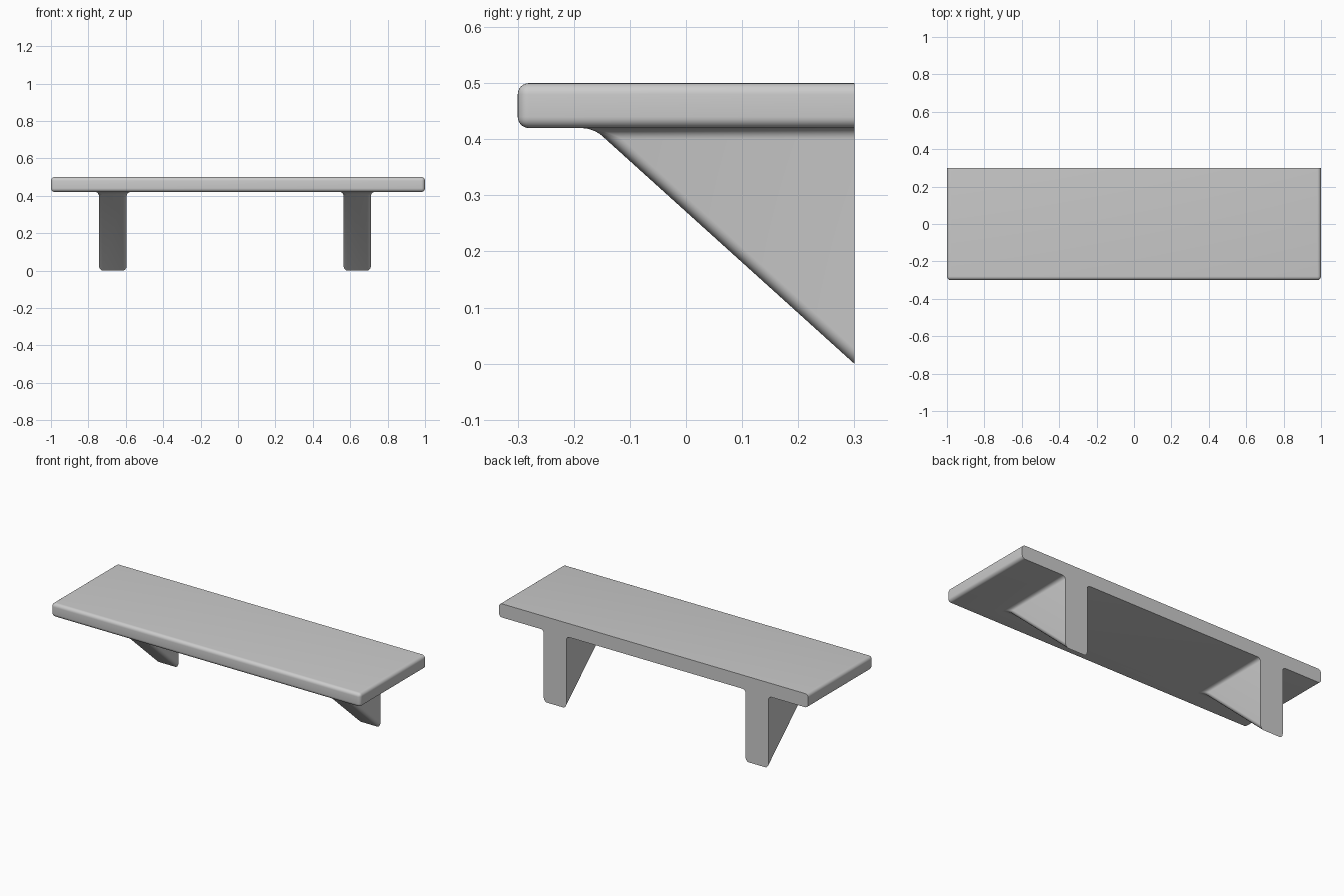
import bpy, bmesh

if "Cube" in bpy.data.objects:
    bpy.data.objects.remove(bpy.data.objects["Cube"])

BACK, UNDER, EXTRA, R = 0.3, 0.42, 0.2, 0.02


def extrude_x(name, profile, x0, x1):
    """Solid with a (y, z) profile running from x0 to x1."""
    bm = bmesh.new()
    face = bm.faces.new([bm.verts.new((x0, y, z)) for y, z in profile])
    ext = bmesh.ops.extrude_face_region(bm, geom=[face])
    moved = [v for v in ext["geom"] if isinstance(v, bmesh.types.BMVert)]
    bmesh.ops.translate(bm, verts=moved, vec=(x1 - x0, 0, 0))
    bmesh.ops.recalc_face_normals(bm, faces=bm.faces)
    mesh = bpy.data.meshes.new(name)
    bm.to_mesh(mesh)
    bm.free()
    obj = bpy.data.objects.new(name, mesh)
    bpy.context.collection.objects.link(obj)
    return obj


# board, run past the back plane so the rounding there can be cut off
y1 = BACK + EXTRA
shelf = extrude_x("wall_shelf", [(-0.3, UNDER), (y1, UNDER), (y1, 0.5), (-0.3, 0.5)], -1, 1)

# triangular brackets, slightly sunk into the board
slope = UNDER / 0.465
profile = [(BACK - 0.46 / slope / UNDER * UNDER, 0.46), (y1, 0.46), (y1, -EXTRA * slope)]
brackets = [extrude_x("bracket", profile, -0.744, -0.595),
            extrude_x("bracket", profile, 0.564, 0.711)]
for b in brackets:
    mod = shelf.modifiers.new("join", 'BOOLEAN')
    mod.operation, mod.solver, mod.object = 'UNION', 'EXACT', b

# rounded edges and fillets
bev = shelf.modifiers.new("round", 'BEVEL')
bev.width, bev.segments, bev.limit_method = R, 6, 'ANGLE'
bev.use_clamp_overlap = False

bpy.context.view_layer.objects.active = shelf
shelf.select_set(True)
for name in [m.name for m in shelf.modifiers]:
    bpy.ops.object.modifier_apply(modifier=name)
for b in brackets:
    bpy.data.objects.remove(b)

# flat back that sits against the wall
bm = bmesh.new()
bm.from_mesh(shelf.data)
bmesh.ops.bisect_plane(bm, geom=bm.verts[:] + bm.edges[:] + bm.faces[:],
                       plane_co=(0, BACK, 0), plane_no=(0, 1, 0), clear_outer=True)
bmesh.ops.holes_fill(bm, edges=[e for e in bm.edges if e.is_boundary], sides=0)
bmesh.ops.recalc_face_normals(bm, faces=bm.faces)
bm.to_mesh(shelf.data)
bm.free()
bpy.ops.object.shade_smooth_by_angle(angle=0.6)
